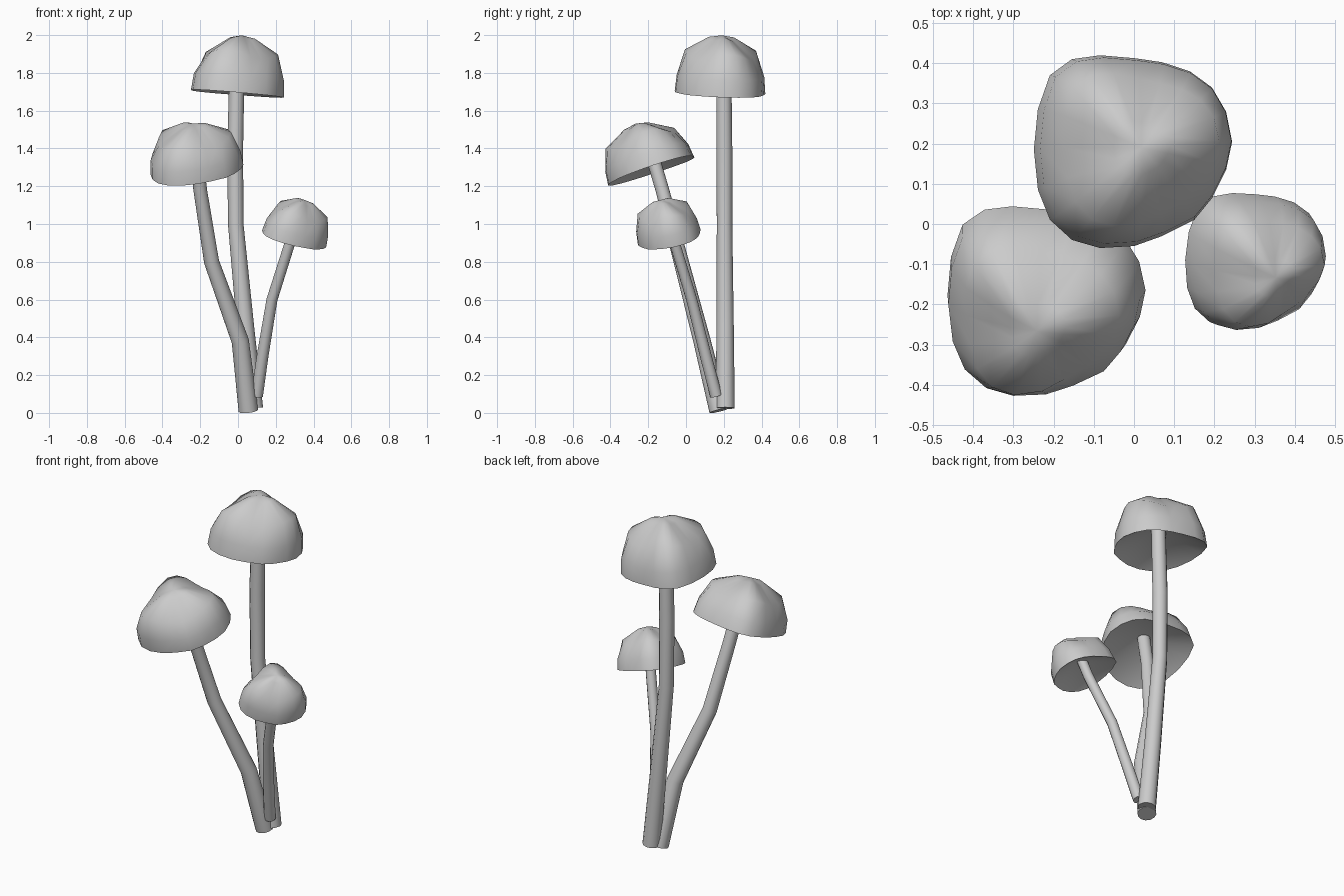
import bpy, bmesh, math
from mathutils import Vector

if "Cube" in bpy.data.objects:
    bpy.data.objects.remove(bpy.data.objects["Cube"])

# Shared irregular cap outline (x, y around the cap centre)
RIM = [(.25, .025), (.235, .10), (.2, .16), (.145, .2), (.075, .223), (.005, .233),
       (-.08, .24), (-.15, .23), (-.205, .19), (-.235, .105), (-.245, .005),
       (-.235, -.095), (-.205, -.17), (-.15, -.22), (-.08, -.24), (.005, -.235),
       (.075, -.21), (.155, -.17), (.2, -.115), (.235, -.045)]
# Cap profile: radius fraction, height, lobe strength
RINGS = [(1, 0, 0), (.965, .09, .0), (.77, .205, .02), (.28, .29, .008)]


def finish(bm, name, angle):
    bmesh.ops.recalc_face_normals(bm, faces=bm.faces)
    mesh = bpy.data.meshes.new(name)
    bm.to_mesh(mesh)
    bm.free()
    ob = bpy.data.objects.new(name, mesh)
    bpy.context.collection.objects.link(ob)
    bpy.ops.object.select_all(action='DESELECT')
    ob.select_set(True)
    bpy.context.view_layer.objects.active = ob
    bpy.ops.object.shade_smooth_by_angle(angle=math.radians(angle))
    return ob


def bridge(bm, a, b):
    n = len(a)
    for i in range(n):
        bm.faces.new((a[i], a[(i + 1) % n], b[(i + 1) % n], b[i]))


def fan(bm, ring, tip):
    for i in range(len(ring)):
        bm.faces.new((ring[i], ring[(i + 1) % len(ring)], tip))


def cap(name, centre, normal, size, height, hollow):
    bm = bmesh.new()
    rot = Vector((0, 0, 1)).rotation_difference(Vector(normal))

    def place(x, y, z):
        return bm.verts.new(Vector(centre) + rot @ Vector((x * size, y * size, z * height)))

    loops = []
    for f, z, lobe in RINGS:
        ring = []
        for x, y in RIM:
            wave = math.cos(3 * (math.atan2(y, x) - math.radians(130)))
            k = f * (1 + lobe * 2 * wave)
            ring.append(place(x * k, y * k, z + lobe * wave))
        loops.append(ring)
    for a, b in zip(loops, loops[1:]):
        bridge(bm, a, b)
    fan(bm, loops[-1], place(0, 0, .31))
    fan(bm, loops[0], place(0, 0, hollow))  # recessed conical underside
    finish(bm, name, 50)


def stem(name, path, sides=12):
    bm = bmesh.new()
    pts = [Vector(p[:3]) for p in path]
    loops = []
    for i, p in enumerate(pts):
        d = pts[min(i + 1, len(pts) - 1)] - pts[max(i - 1, 0)]
        rot = Vector((0, 0, 1)).rotation_difference(d)
        r = path[i][3]
        loops.append([bm.verts.new(p + rot @ Vector((r * math.cos(t), r * math.sin(t), 0)))
                      for t in (2 * math.pi * k / sides for k in range(sides))])
    for a, b in zip(loops, loops[1:]):
        bridge(bm, a, b)
    bm.faces.new(loops[0])
    bm.faces.new(loops[-1])
    finish(bm, name, 40)


# Caps
cap("tall_cap", (-.005, .18, 1.69), (.08, .03, 1), 1, 1, .13)
cap("middle_cap", (-.22, -.185, 1.285), (-.09, -.33, 1), 1, .84, .12)
cap("small_cap", (.295, -.088, .92), (.28, -.22, 1), .71, .71, .11)

# Stems: x, y, z, radius
stem("tall_stem", [(.083, .208, .025, .05), (.04, .207, .45, .046), (-.012, .204, 1.0, .041),
                   (-.015, .203, 1.4, .042), (-.005, .2, 1.83, .04)])
stem("middle_stem", [(.055, .175, .012, .052), (.012, .085, .38, .046), (-.14, -.025, .8, .04),
                     (-.2, -.125, 1.18, .036), (-.225, -.19, 1.4, .036)])
stem("small_stem", [(.1, .16, .09, .032), (.13, .105, .3, .031), (.18, .03, .6, .029),
                    (.275, -.06, .9, .028), (.3, -.085, 1.0, .028)])
